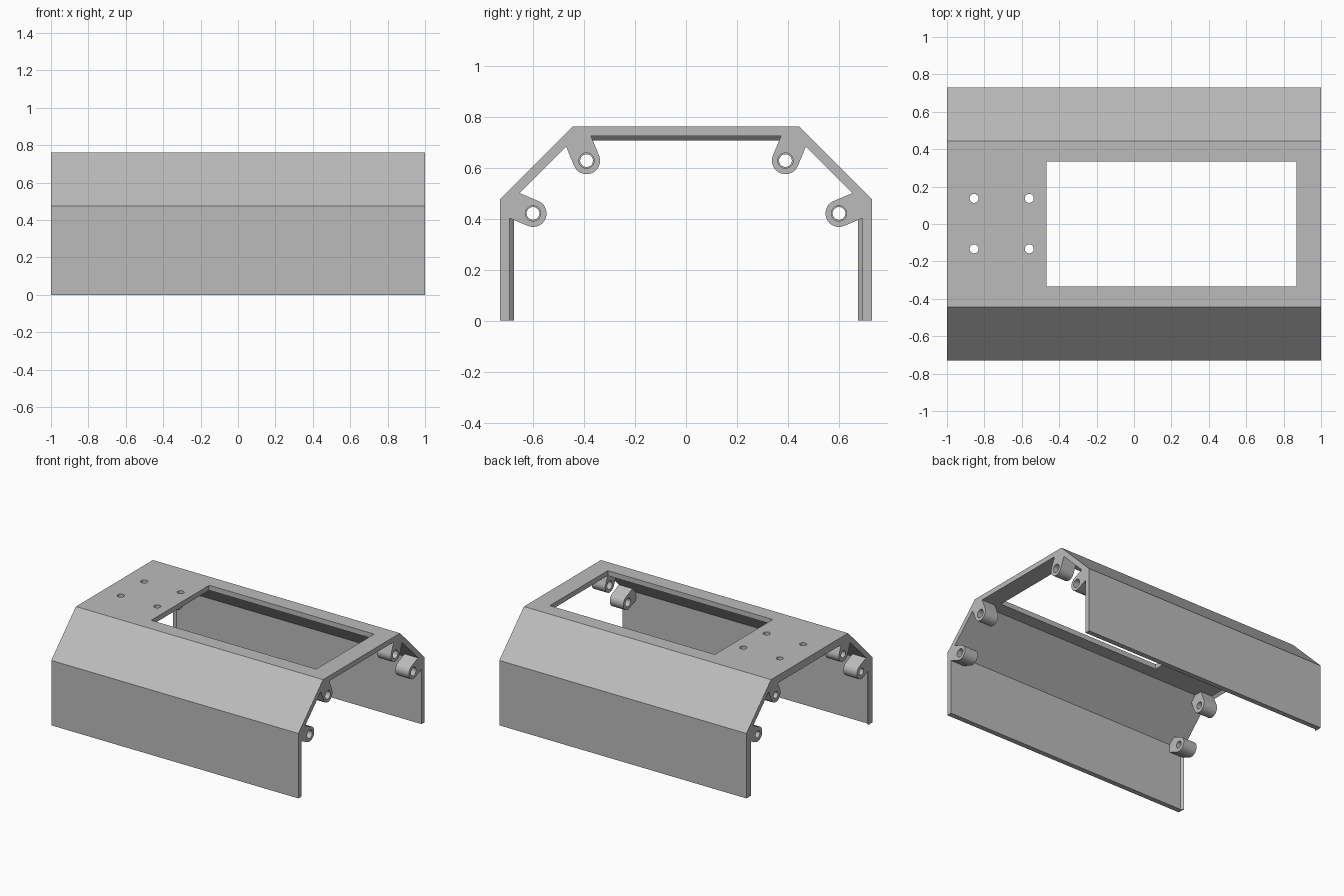
import bpy, bmesh, math
from mathutils import Matrix, Vector

old = bpy.data.objects.get("Cube")
if old:
    bpy.data.objects.remove(old, do_unlink=True)

# Single grey plastic
grey = bpy.data.materials.new("grey_plastic")
grey.use_nodes = True
colour = (0.5, 0.5, 0.5, 1)
grey.diffuse_color = colour
grey.node_tree.nodes["Principled BSDF"].inputs["Base Color"].default_value = colour

# Shell dimensions
HALF_Y, HEIGHT, EAVE, ROOF_Y = 0.73, 0.76, 0.475, 0.445
WALL, LIP, BOSS_R, BOSS_LEN = 0.037, 0.018, 0.053, 0.11


def add_object(name, mesh):
    obj = bpy.data.objects.new(name, mesh)
    bpy.context.collection.objects.link(obj)
    mesh.materials.clear()
    mesh.materials.append(grey)
    return obj


def extrude_along_x(name, loops, x0, x1):
    """Filled y-z outline (further loops are holes), extruded from x0 to x1."""
    curve = bpy.data.curves.new(name + "_outline", "CURVE")
    curve.dimensions, curve.fill_mode = "2D", "BOTH"
    curve.extrude = (x1 - x0) / 2
    for loop in loops:
        spline = curve.splines.new("POLY")
        spline.points.add(len(loop) - 1)
        for point, (y, z) in zip(spline.points, loop):
            point.co = (y, z, 0, 1)
        spline.use_cyclic_u = True
    temp = bpy.data.objects.new(name + "_outline", curve)
    bpy.context.collection.objects.link(temp)
    mesh = bpy.data.meshes.new_from_object(temp)
    bpy.data.objects.remove(temp, do_unlink=True)
    # local x, y, z become world y, z, x
    mesh.transform(Matrix(((0, 0, 1, (x0 + x1) / 2), (1, 0, 0, 0),
                           (0, 1, 0, 0), (0, 0, 0, 1))))
    bm = bmesh.new()
    bm.from_mesh(mesh)
    bmesh.ops.remove_doubles(bm, verts=bm.verts, dist=1e-5)
    bmesh.ops.recalc_face_normals(bm, faces=bm.faces)
    bm.to_mesh(mesh)
    bm.free()
    return add_object(name, mesh)


def hull(name, points):
    bm = bmesh.new()
    for p in points:
        bm.verts.new(p)
    bmesh.ops.convex_hull(bm, input=bm.verts)
    bmesh.ops.recalc_face_normals(bm, faces=bm.faces)
    mesh = bpy.data.meshes.new(name)
    bm.to_mesh(mesh)
    bm.free()
    return add_object(name, mesh)


def smooth(obj):
    bpy.ops.object.select_all(action="DESELECT")
    obj.select_set(True)
    bpy.context.view_layer.objects.active = obj
    bpy.ops.object.shade_smooth_by_angle(angle=math.radians(20))


def mirrored(half):
    return half + [(-y, z) for y, z in reversed(half)]


# Folded cover: two walls, two slopes and a flat roof
bend = WALL * math.tan(math.pi / 8)
outer = [(-HALF_Y, 0), (-HALF_Y, EAVE), (-ROOF_Y, HEIGHT)]
inner = [(-HALF_Y + WALL, 0), (-HALF_Y + WALL, EAVE - bend),
         (-ROOF_Y + bend, HEIGHT - WALL)]
cover = extrude_along_x("cover", [mirrored(outer) + mirrored(inner)[::-1]], -1, 1)

# Cutters for the roof window and four screw holes
cut = bmesh.new()
bmesh.ops.create_cube(cut, size=1, matrix=Matrix.Translation((0.2, 0, HEIGHT))
                      @ Matrix.Diagonal((1.335, 0.67, 0.3, 1)))
for x in (-0.855, -0.56):
    for y in (-0.133, 0.137):
        bmesh.ops.create_cone(cut, cap_ends=True, segments=32, radius1=0.024,
                              radius2=0.024, depth=0.3,
                              matrix=Matrix.Translation((x, y, HEIGHT)))
cut_mesh = bpy.data.meshes.new("roof_cutter")
cut.to_mesh(cut_mesh)
cut.free()
cutter = add_object("roof_cutter", cut_mesh)
cutter.hide_render = True
mod = cover.modifiers.new("roof_openings", "BOOLEAN")
mod.operation, mod.solver, mod.object = "DIFFERENCE", "EXACT", cutter
bpy.context.view_layer.objects.active = cover
cover.select_set(True)
bpy.ops.object.modifier_apply(modifier=mod.name)
bpy.data.objects.remove(cutter, do_unlink=True)
smooth(cover)


# Screw bosses: rounded tabs reaching from each bend, at both ends
def boss_loops(centre, corner, side, hole_r):
    c = Vector(centre)
    d = (Vector(corner) - c).normalized()
    n = Vector((-d.y, d.x))
    steps = 24
    tab = [c + BOSS_R * (math.cos(a) * n - math.sin(a) * d)
           for a in (math.pi * i / steps for i in range(steps + 1))]
    tab += [c - n * BOSS_R + d * 0.1, c + d * 0.13, c + n * BOSS_R + d * 0.1]
    hole = [c + hole_r * Vector((math.cos(a), math.sin(a)))
            for a in (math.tau * i / 32 for i in range(32))]
    return [[(side * p.x, p.y) for p in loop] for loop in (tab, hole)]


for level, centre, corner in (("upper", (0.39, 0.627), (ROOF_Y, HEIGHT)),
                              ("lower", (0.6, 0.42), (HALF_Y, EAVE))):
    for side, side_name in ((-1, "front"), (1, "back")):
        for x0, end, hole_r in ((-1, "right", 0.025), (1 - BOSS_LEN, "left", 0.03)):
            smooth(extrude_along_x(f"{level}_{side_name}_{end}_boss",
                                   boss_loops(centre, corner, side, hole_r),
                                   x0, x0 + BOSS_LEN))

# Chamfered lips inside the right end
face_y, face_z = HALF_Y - WALL, HEIGHT - WALL
for side, side_name in ((-1, "front"), (1, "back")):
    hull(side_name + "_wall_lip",
         [(x, side * y, z) for z in (0, 0.42)
          for x, y in ((-1, face_y), (-1, face_y - LIP), (-1 + LIP, face_y))])
hull("roof_lip",
     [(x, y, z) for y in (-0.385, 0.385)
      for x, z in ((-1, face_z), (-1, face_z - LIP), (-1 + LIP, face_z))])
